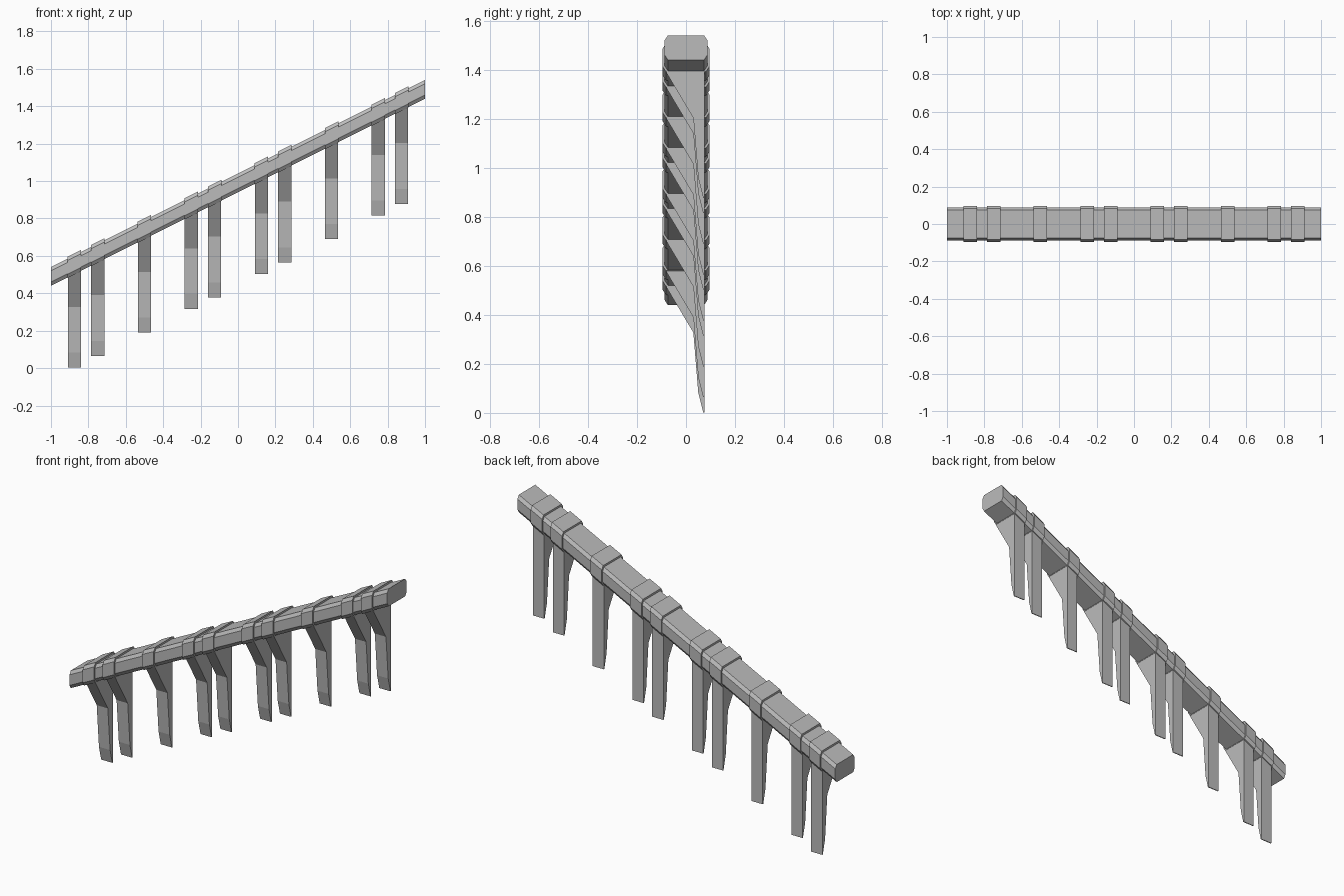
import bpy
import bmesh

SLOPE = 0.5          # rise of the rail along x
BASE = 0.94          # underside of the rail at x = 0
CENTRES = [0.125, 0.25, 0.5, 0.75, 0.875]

cube = bpy.data.objects.get("Cube")
if cube:
    bpy.data.objects.remove(cube, do_unlink=True)

grey = bpy.data.materials.new("plain grey")
grey.use_nodes = True
colour = (0.5, 0.5, 0.5, 1)
grey.diffuse_color = colour
grey.node_tree.nodes["Principled BSDF"].inputs["Base Color"].default_value = colour


def extrude_profile(name, profile, x0, x1, shear):
    """Extrude a (y, z) profile from x0 to x1, climbing by shear."""
    bm = bmesh.new()
    ends = [[bm.verts.new((x, y, z + shear * x)) for y, z in profile] for x in (x0, x1)]
    bm.faces.new(ends[0])
    bm.faces.new(ends[1])
    n = len(profile)
    for i in range(n):
        j = (i + 1) % n
        bm.faces.new((ends[0][i], ends[0][j], ends[1][j], ends[1][i]))
    bmesh.ops.recalc_face_normals(bm, faces=bm.faces)
    mesh = bpy.data.meshes.new(name)
    bm.to_mesh(mesh)
    bm.free()
    mesh.materials.append(grey)
    obj = bpy.data.objects.new(name, mesh)
    bpy.context.collection.objects.link(obj)
    return obj


def chamfered(half, low, high, cut_y, cut_z):
    """Rectangle profile with cut corners."""
    right = [(half - cut_y, low), (half, low + cut_z),
             (half, high - cut_z), (half - cut_y, high)]
    return right + [(-y, z) for y, z in reversed(right)]


# Sloping handrail with plumb-cut ends
extrude_profile("rail", chamfered(0.087, BASE, BASE + 0.1, 0.013, 0.02), -1, 1, SLOPE)

# Bracket side profile, measured from its foot
bracket = [(0.075, 0), (0.07, 0), (0.05, 0.08), (0.03, 0.325),
           (-0.08, 0.51), (-0.08, 0.55), (0.075, 0.55)]

for x in [-c for c in reversed(CENTRES)] + CENTRES:
    # Strap wrapped over the rail
    extrude_profile("strap", chamfered(0.095, BASE - 0.003, BASE + 0.111, 0.013, 0.02),
                    x - 0.036, x + 0.036, SLOPE)
    # Bracket hanging below it
    foot = BASE - 0.5 + SLOPE * x
    extrude_profile("bracket", [(y, z + foot) for y, z in bracket],
                    x - 0.035, x + 0.035, 0)
